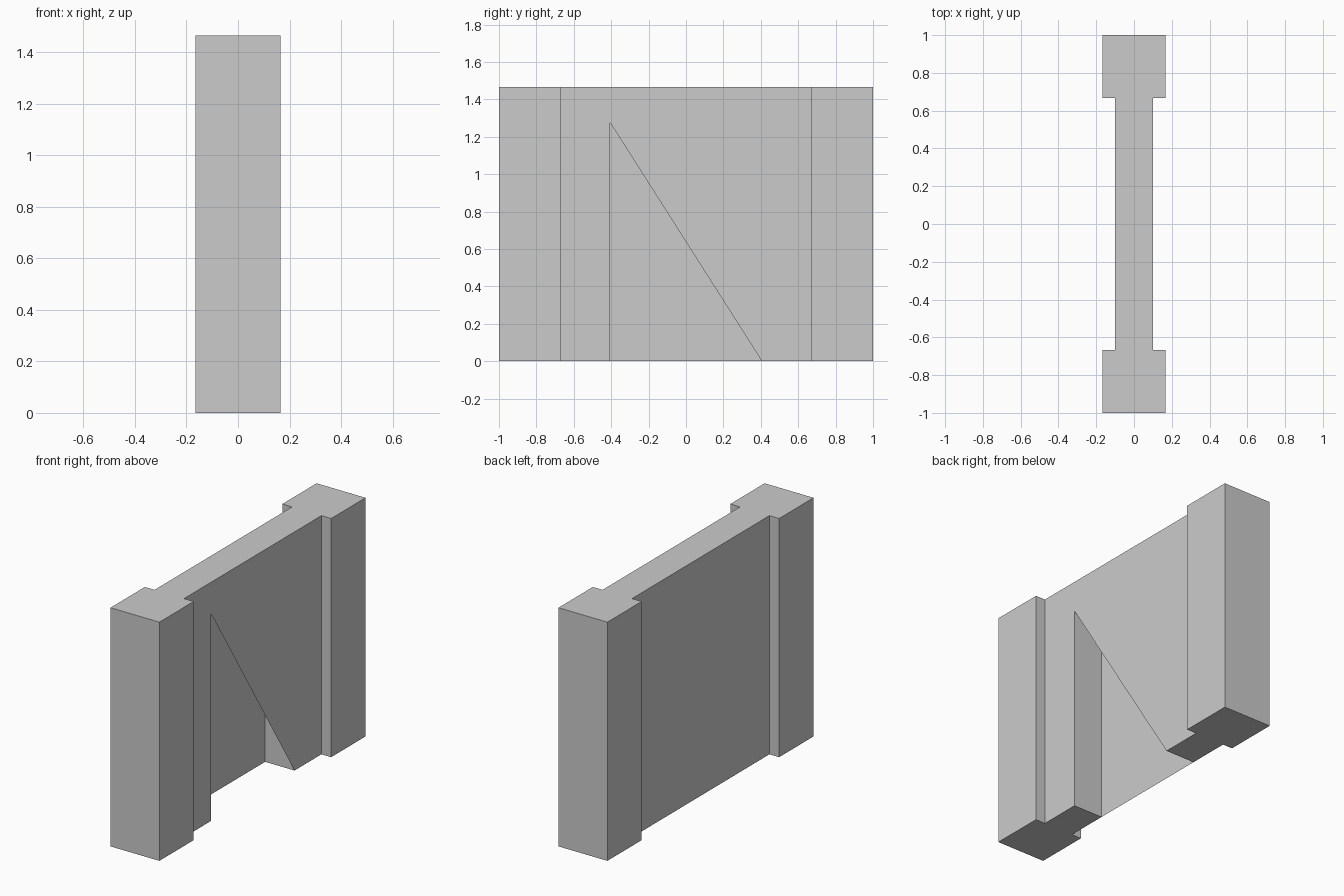
import bpy, bmesh

if "Cube" in bpy.data.objects:
    bpy.data.objects.remove(bpy.data.objects["Cube"])

H = 1.466            # total height
PX, PY = 0.166, 1.0  # post half width, outer end
TX, TY = 0.1, 0.667  # panel half thickness, half length
RY, RZ = 0.406, 1.276  # recess half length, height

bm = bmesh.new()


def face(*points):
    return bm.faces.new([bm.verts.new(p) for p in points])


def panel_side(x, yz):
    return face(*[(x, y, z) for y, z in yz])


# End posts: outer walls, shoulders beside the panel, and T-shaped undersides
for s in (-1, 1):
    plan = [(TX, TY), (PX, TY), (PX, PY), (-PX, PY), (-PX, TY), (-TX, TY)]
    plan = [(x, s * y) for x, y in plan]
    for (x0, y0), (x1, y1) in zip(plan, plan[1:]):
        face((x0, y0, 0), (x1, y1, 0), (x1, y1, H), (x0, y0, H))
    foot = plan + [(-TX, s * RY), (TX, s * RY)]
    face(*[(x, y, 0) for x, y in foot])

# Top cap with an I-shaped outline
half = [(TX, TY), (PX, TY), (PX, PY), (-PX, PY), (-PX, TY), (-TX, TY)]
cap = half + [(-x, -y) for x, y in half]
face(*[(x, y, H) for x, y in cap])

# Panel sides: plain on the left, triangular opening on the right
upper = [(TY, 0), (TY, H), (-TY, H), (-TY, 0)]
panel_side(-TX, upper + [(-RY, 0), (RY, 0)])
panel_side(TX, upper + [(-RY, 0), (-RY, RZ), (RY, 0)])

# Recess inside the panel: two end walls and a ceiling
for y in (-RY, RY):
    face((-TX, y, 0), (TX, y, 0), (TX, y, RZ), (-TX, y, RZ))
face((-TX, -RY, RZ), (TX, -RY, RZ), (TX, RY, RZ), (-TX, RY, RZ))

bmesh.ops.remove_doubles(bm, verts=bm.verts[:], dist=1e-5)
bmesh.ops.recalc_face_normals(bm, faces=bm.faces[:])

mesh = bpy.data.meshes.new("wall_with_posts")
bm.to_mesh(mesh)
bm.free()
bpy.context.collection.objects.link(bpy.data.objects.new("wall_with_posts", mesh))
